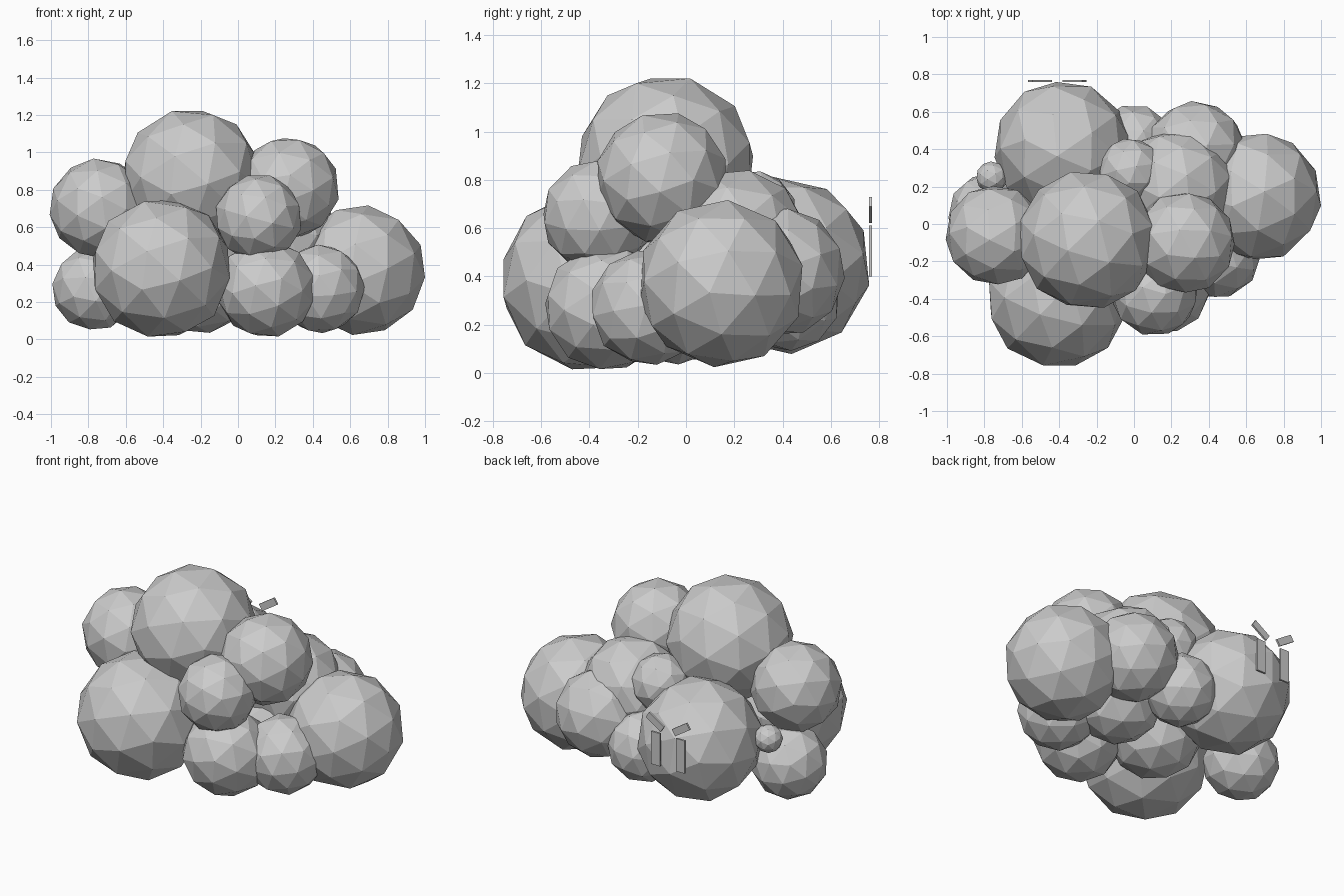
import bpy, random
from math import radians

if "Cube" in bpy.data.objects:
    bpy.data.objects.remove(bpy.data.objects["Cube"])

random.seed(4)

# Low-poly cloud puffs: name -> x, y, z, radius
PUFFS = {
    "puff_front_left": (-0.41, -0.395, 0.38, 0.38),
    "puff_top": (-0.25, -0.085, 0.865, 0.375),
    "puff_left_upper": (-0.74, -0.06, 0.70, 0.27),
    "puff_left_lower": (-0.77, 0.05, 0.27, 0.225),
    "puff_left_tiny": (-0.76, 0.25, 0.49, 0.085),
    "puff_back_face": (-0.38, 0.40, 0.445, 0.37),
    "puff_right_upper": (0.27, -0.10, 0.81, 0.275),
    "puff_front_middle": (0.11, -0.365, 0.65, 0.235),
    "puff_front_low": (0.15, -0.325, 0.27, 0.265),
    "puff_front_right_low": (0.44, -0.16, 0.27, 0.24),
    "puff_far_right": (0.655, 0.145, 0.37, 0.35),
    "puff_back_right": (0.33, 0.39, 0.42, 0.27),
    "puff_core_right": (0.23, 0.20, 0.54, 0.31),
    "puff_back_upper": (-0.02, 0.28, 0.66, 0.18),
    "puff_back_low": (0.0, 0.42, 0.31, 0.22),
    "puff_under_left": (-0.20, -0.05, 0.31, 0.28),
    "puff_under_right": (0.20, 0.10, 0.31, 0.26),
}
for name, (x, y, z, r) in PUFFS.items():
    rot = [random.uniform(-0.5, 0.5) for _ in range(3)]
    bpy.ops.mesh.primitive_ico_sphere_add(subdivisions=2, radius=r,
                                          location=(x, y, z), rotation=rot)
    bpy.context.object.name = name


# Thin plates for the face on the back puff
def plate(name, x, z, w, h, tilt=0):
    bpy.ops.mesh.primitive_cube_add(size=1, location=(x, 0.764, z),
                                    rotation=(0, radians(tilt), 0))
    ob = bpy.context.object
    ob.name = name
    ob.scale = (w, 0.012, h)


for side, label in ((1, "right"), (-1, "left")):
    plate("eye_" + label, -0.41 + side * 0.088, 0.505, 0.062, 0.21)
    plate("brow_" + label, -0.41 + side * 0.092, 0.675, 0.125, 0.045, -side * 33)
